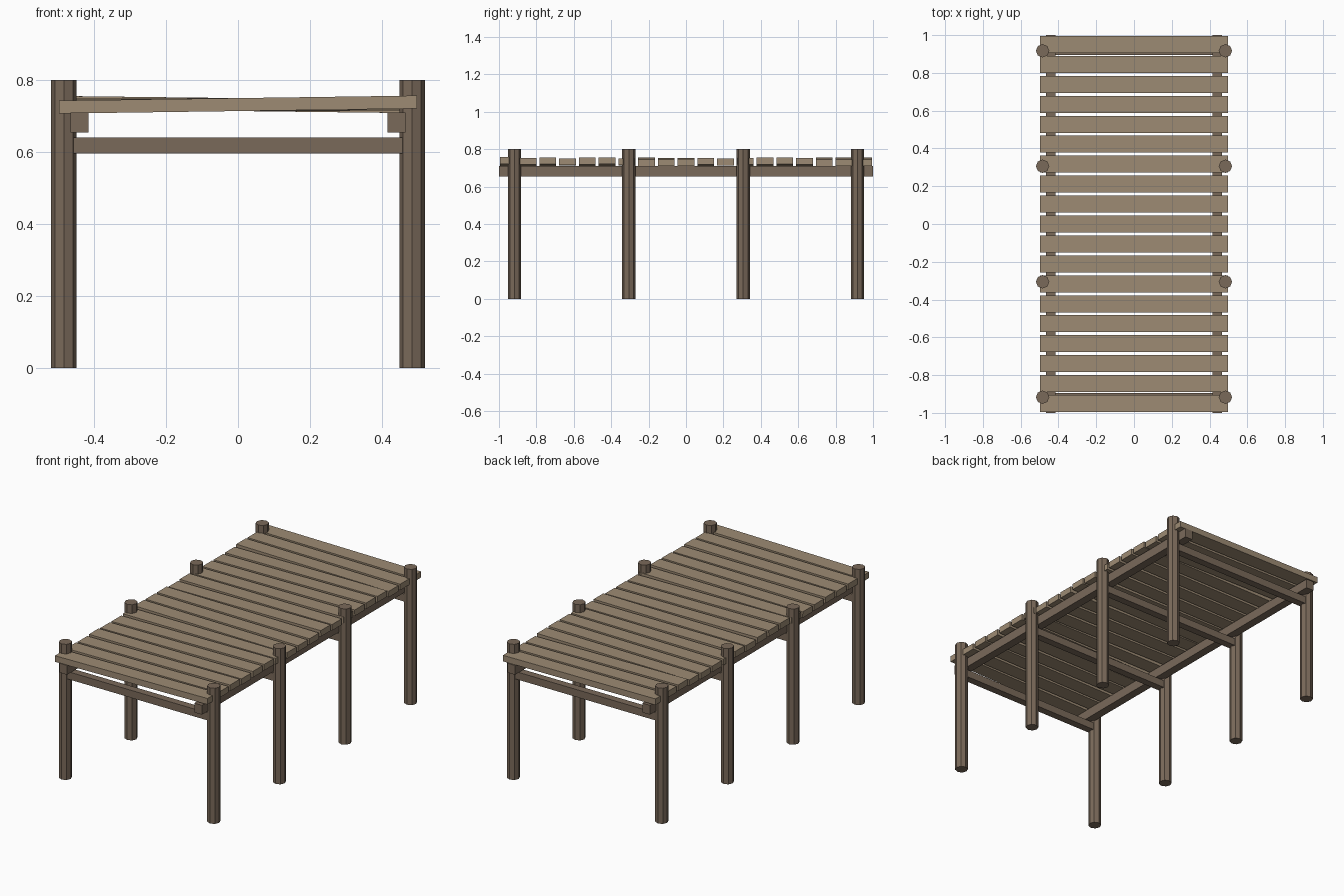
import bpy
import random

random.seed(4)
old = bpy.data.objects.get("Cube")
if old:
    bpy.data.objects.remove(old, do_unlink=True)


def make_material(name, rgb):
    mat = bpy.data.materials.new(name)
    mat.use_nodes = True
    color = (*rgb, 1.0)
    mat.diffuse_color = color
    mat.node_tree.nodes["Principled BSDF"].inputs["Base Color"].default_value = color
    return mat


plank_wood = make_material("light plank wood", (0.337, 0.258, 0.174))
frame_wood = make_material("dark frame wood", (0.195, 0.143, 0.102))


def box(name, center, size, mat, tilt=0.0):
    bpy.ops.mesh.primitive_cube_add(size=1, location=center)
    obj = bpy.context.object
    obj.name = name
    obj.scale = size
    obj.rotation_euler.y = tilt
    obj.data.materials.append(mat)
    return obj


POST_X, POST_RADIUS, POST_HEIGHT = 0.484, 0.0355, 0.8
POST_ROWS = [-0.917, -0.306, 0.306, 0.917]

# Octagonal posts and the cross braces joining each pair
for row, y in enumerate(POST_ROWS, 1):
    for side, sign in (("left", 1), ("right", -1)):
        bpy.ops.mesh.primitive_cylinder_add(
            vertices=8, radius=POST_RADIUS, depth=POST_HEIGHT,
            location=(sign * POST_X, y, POST_HEIGHT / 2))
        post = bpy.context.object
        post.name = f"{side}_post_{row}"
        post.data.materials.append(frame_wood)
    box(f"cross_brace_{row}", (0, y, 0.618), (0.93, 0.044, 0.044), frame_wood)

# Long beams under the deck
for side, sign in (("left", 1), ("right", -1)):
    box(f"{side}_beam", (sign * 0.44, 0, 0.682), (0.05, 2.0, 0.055), frame_wood)

# Deck planks, each slightly uneven
PLANKS = 19
for i in range(PLANKS):
    y = -0.95 + 1.9 * i / (PLANKS - 1)
    tilt = -0.014 if i == 0 else random.uniform(-0.014, 0.014)
    box(f"deck_plank_{i + 1}", (0, y, 0.732), (0.995, 0.09, 0.036), plank_wood, tilt)
